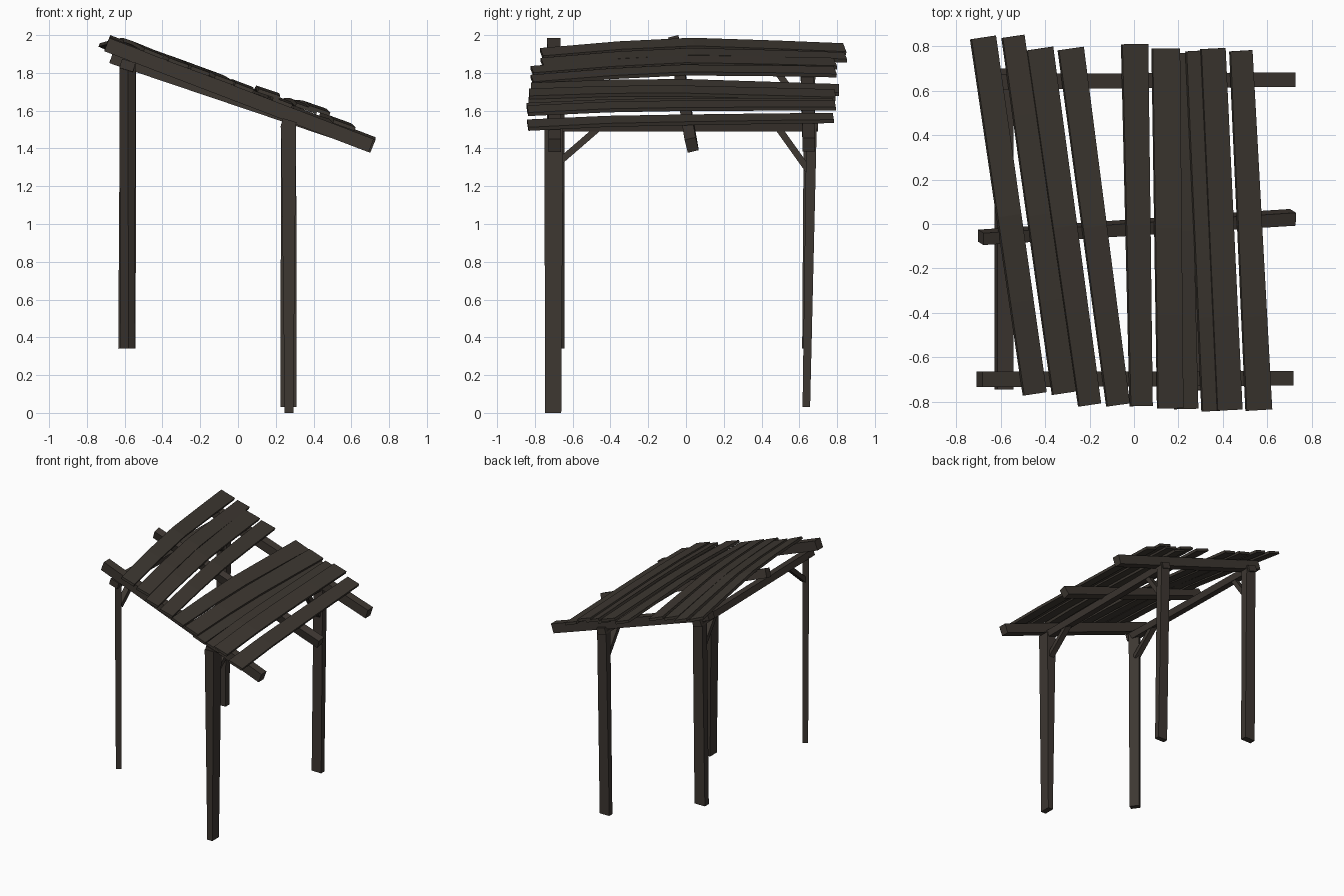
import bpy, bmesh, math
from mathutils import Vector


def material(name, rgb):
    m = bpy.data.materials.new(name)
    m.diffuse_color = (*rgb, 1)
    return m


PLANK = material("weathered plank brown", (0.047, 0.039, 0.031))
FRAME = material("dark timber brown", (0.047, 0.038, 0.031))


def timber(name, pts, across, widths, thicks, mat):
    """Rectangular board lofted through centre points; 'across' is its width direction."""
    bm = bmesh.new()
    pts = [Vector(p) for p in pts]
    axis = (pts[-1] - pts[0]).normalized()
    a = Vector(across)
    a = (a - axis * a.dot(axis)).normalized()
    n = axis.cross(a)
    rings = []
    for p, w, t in zip(pts, widths, thicks):
        rings.append([bm.verts.new(p + a * (w / 2 * i) + n * (t / 2 * j))
                      for i, j in ((-1, -1), (1, -1), (1, 1), (-1, 1))])
    for r, s in zip(rings, rings[1:]):
        for k in range(4):
            bm.faces.new((r[k], r[(k + 1) % 4], s[(k + 1) % 4], s[k]))
    bm.faces.new(rings[0][::-1])
    bm.faces.new(rings[-1])
    bmesh.ops.recalc_face_normals(bm, faces=bm.faces)
    me = bpy.data.meshes.new(name)
    bm.to_mesh(me)
    bm.free()
    me.materials.append(mat)
    ob = bpy.data.objects.new(name, me)
    bpy.context.collection.objects.link(ob)
    return ob


# Posts: bottom, top, width direction angle, (width, thickness) at bottom and top
posts = {
    "low_front_post": ((0.27, -0.703, 0.0), (0.268, -0.70, 1.53), 90, (0.085, 0.045), (0.10, 0.08)),
    "low_rear_post": ((0.267, 0.637, 0.03), (0.268, 0.665, 1.53), 0, (0.085, 0.04), (0.08, 0.055)),
    "high_front_post": ((-0.585, -0.685, 0.34), (-0.585, -0.69, 1.84), 125, (0.075, 0.04), (0.08, 0.05)),
    "high_rear_post": ((-0.588, 0.64, 0.34), (-0.582, 0.655, 1.82), 0, (0.092, 0.05), (0.085, 0.06)),
}
for name, (lo, hi, deg, s0, s1) in posts.items():
    lo, hi, ang = Vector(lo), Vector(hi), math.radians(deg)
    ob = timber(name, (lo, hi), (math.cos(ang), math.sin(ang), 0),
                (s0[0], s1[0]), (s0[1], s1[1]), FRAME)
    for v in ob.data.vertices:          # flat cut feet
        if v.co.z < 0.6:
            v.co.z = lo.z

# Cross beams on the post tops, with a knee brace at each end
for side, x, zf, zr in (("low", 0.267, 1.525, 1.525), ("high", -0.585, 1.84, 1.815)):
    timber(side + "_beam", ((x, -0.745, zf), (x, 0.70, zr)), (1, 0, -0.3),
           (0.075, 0.075), (0.05, 0.05), FRAME)
    timber(side + "_front_brace", ((x, -0.675, zf - 0.20), (x, -0.45, zf - 0.005)),
           (1, 0, 0), (0.045, 0.045), (0.035, 0.035), FRAME)
    timber(side + "_rear_brace", ((x, 0.655, zr - 0.25), (x, 0.48, zr - 0.005)),
           (1, 0, 0), (0.045, 0.045), (0.035, 0.035), FRAME)

# Sloping rafters
timber("front_rafter", ((-0.695, -0.70, 1.950), (0.705, -0.695, 1.415)),
       (0, 1, 0), (0.07, 0.065), (0.075, 0.075), FRAME)
timber("middle_rafter", ((-0.69, -0.06, 1.962), (0.715, 0.03, 1.418)),
       (0, 1, 0.25), (0.055, 0.06), (0.07, 0.075), FRAME)
timber("rear_rafter", ((-0.67, 0.64, 1.885), (0.715, 0.65, 1.42)),
       (0, 1, 0), (0.07, 0.065), (0.07, 0.075), FRAME)


def rafter_top(x, y):
    front = 1.985 - 0.383 * (x + 0.68)
    rear = 1.925 - 0.335 * (x + 0.68)
    t = min(max(y / 0.65, 0), 1.3)
    return front + (rear - front) * t


# Roof planks: near x, near y, far x, far y, near width, far width, lift, cross slope
planks = [
    (-0.447, -0.765, -0.68, 0.84, 0.110, 0.120, 0.010, 0.40),
    (-0.315, -0.762, -0.545, 0.845, 0.112, 0.105, 0.010, 0.36),
    (-0.200, -0.815, -0.425, 0.79, 0.105, 0.125, 0.012, 0.36),
    (-0.072, -0.815, -0.285, 0.79, 0.108, 0.120, 0.014, 0.36),
    (0.032, -0.820, 0.003, 0.81, 0.105, 0.125, 0.012, 0.38),
    (0.163, -0.830, 0.143, 0.79, 0.120, 0.130, 0.030, 0.34),
    (0.235, -0.833, 0.195, 0.77, 0.110, 0.110, 0.012, 0.38),
    (0.362, -0.842, 0.288, 0.78, 0.118, 0.115, 0.030, 0.36),
    (0.430, -0.838, 0.355, 0.79, 0.118, 0.115, 0.044, 0.34),
    (0.562, -0.838, 0.481, 0.78, 0.122, 0.105, 0.018, 0.36),
]
for i, (x0, y0, x1, y1, w0, w1, lift, slope) in enumerate(planks):
    pts = []
    for t in (0, 0.26, 0.5, 0.78, 1):
        x, y = x0 + (x1 - x0) * t, y0 + (y1 - y0) * t
        droop = 0.012 if t == 0 else 0
        pts.append((x, y, rafter_top(x, y) + 0.008 + lift - droop))
    ws = [w0 + (w1 - w0) * k / 4 for k in range(5)]
    timber(f"roof_plank_{i + 1}", pts, (1, 0, -slope), ws, [0.02] * 5, PLANK)
